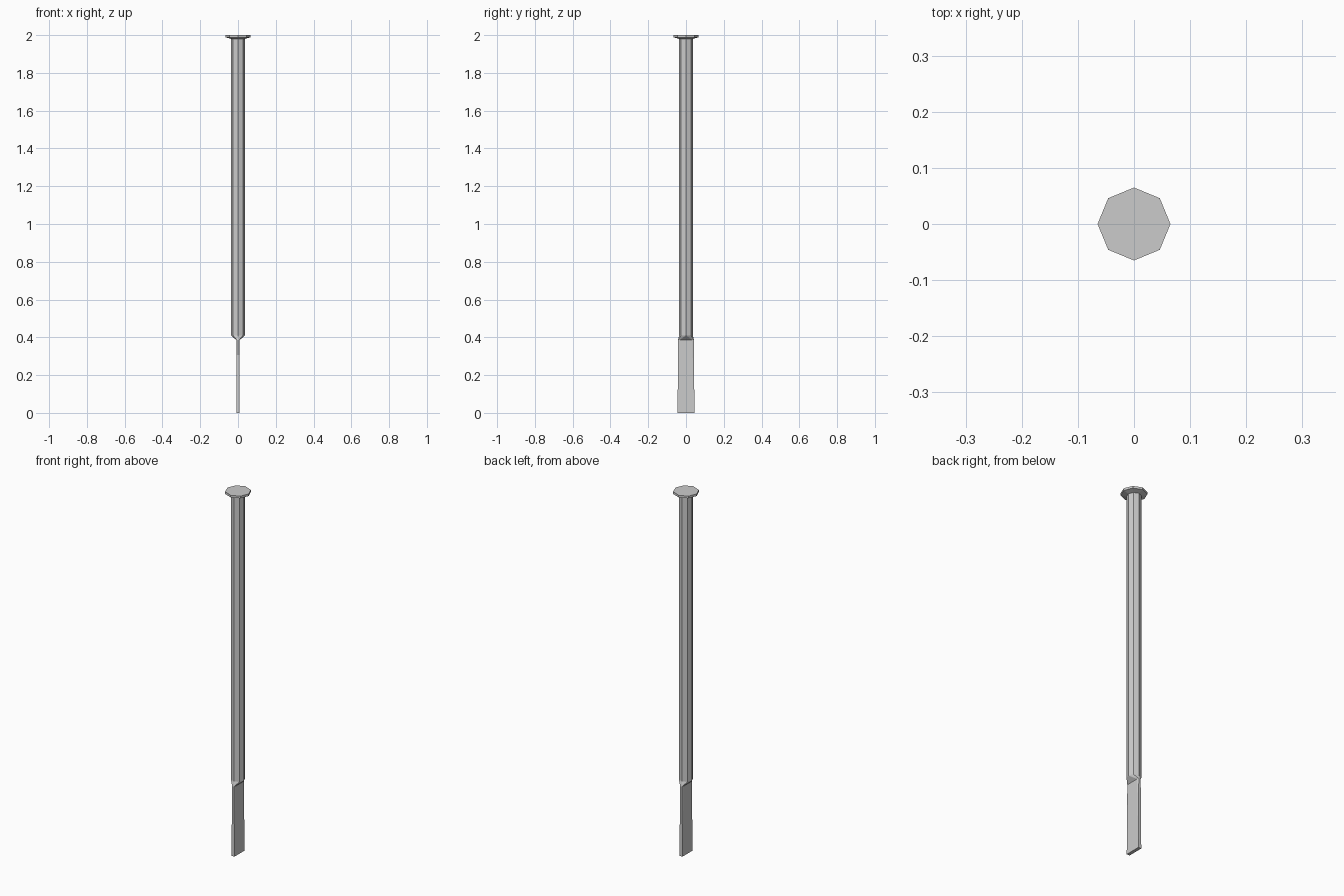
import bpy, bmesh
from math import cos, sin, pi

if "Cube" in bpy.data.objects:
    bpy.data.objects.remove(bpy.data.objects["Cube"])


def octagon(r, z):
    return [(r * cos(i * pi / 4), r * sin(i * pi / 4), z) for i in range(8)]


def section(corners, z):
    # mirror quarter-section corners into all four quadrants
    return [(sx * x, sy * y, z) for x, y in corners for sx in (-1, 1) for sy in (-1, 1)]


def finish(name, bm):
    bmesh.ops.recalc_face_normals(bm, faces=bm.faces)
    mesh = bpy.data.meshes.new(name)
    bm.to_mesh(mesh)
    bm.free()
    bpy.context.collection.objects.link(bpy.data.objects.new(name, mesh))


def loft(name, rings, cap_bottom=False, cap_top=False):
    bm = bmesh.new()
    vs = [[bm.verts.new(p) for p in ring] for ring in rings]
    for a, b in zip(vs, vs[1:]):
        for i in range(8):
            j = (i + 1) % 8
            bm.faces.new((a[i], a[j], b[j], b[i]))
    if cap_bottom:
        bm.faces.new(vs[0][::-1])
    if cap_top:
        bm.faces.new(vs[-1])
    finish(name, bm)


def hull(name, points, open_levels):
    bm = bmesh.new()
    for p in points:
        bm.verts.new(p)
    bmesh.ops.convex_hull(bm, input=bm.verts)
    # open the ends that join neighbouring parts
    inner = [f for f in bm.faces
             if any(all(abs(v.co.z - z) < 1e-5 for v in f.verts) for z in open_levels)]
    bmesh.ops.delete(bm, geom=inner, context='FACES')
    bmesh.ops.dissolve_limit(bm, angle_limit=0.01, verts=bm.verts, edges=bm.edges)
    finish(name, bm)


JOINT, NECK, COLLAR = 0.41, 0.385, 1.98
R = 0.036
neck = section([(0.009, 0.033), (0.006, 0.043)], NECK)

# octagonal shaft and flared head
loft("shaft", [octagon(R, JOINT), octagon(R, COLLAR)])
loft("head", [octagon(R, COLLAR), octagon(0.065, 1.988), octagon(0.065, 2.0)], cap_top=True)

# shoulder pinching the shaft into the flat blade
hull("shoulder", octagon(R, JOINT) + neck, (JOINT, NECK))

# flat blade, squared off at the foot
hull("blade", neck + section([(0.009, 0.044)], 0.0), (NECK,))
